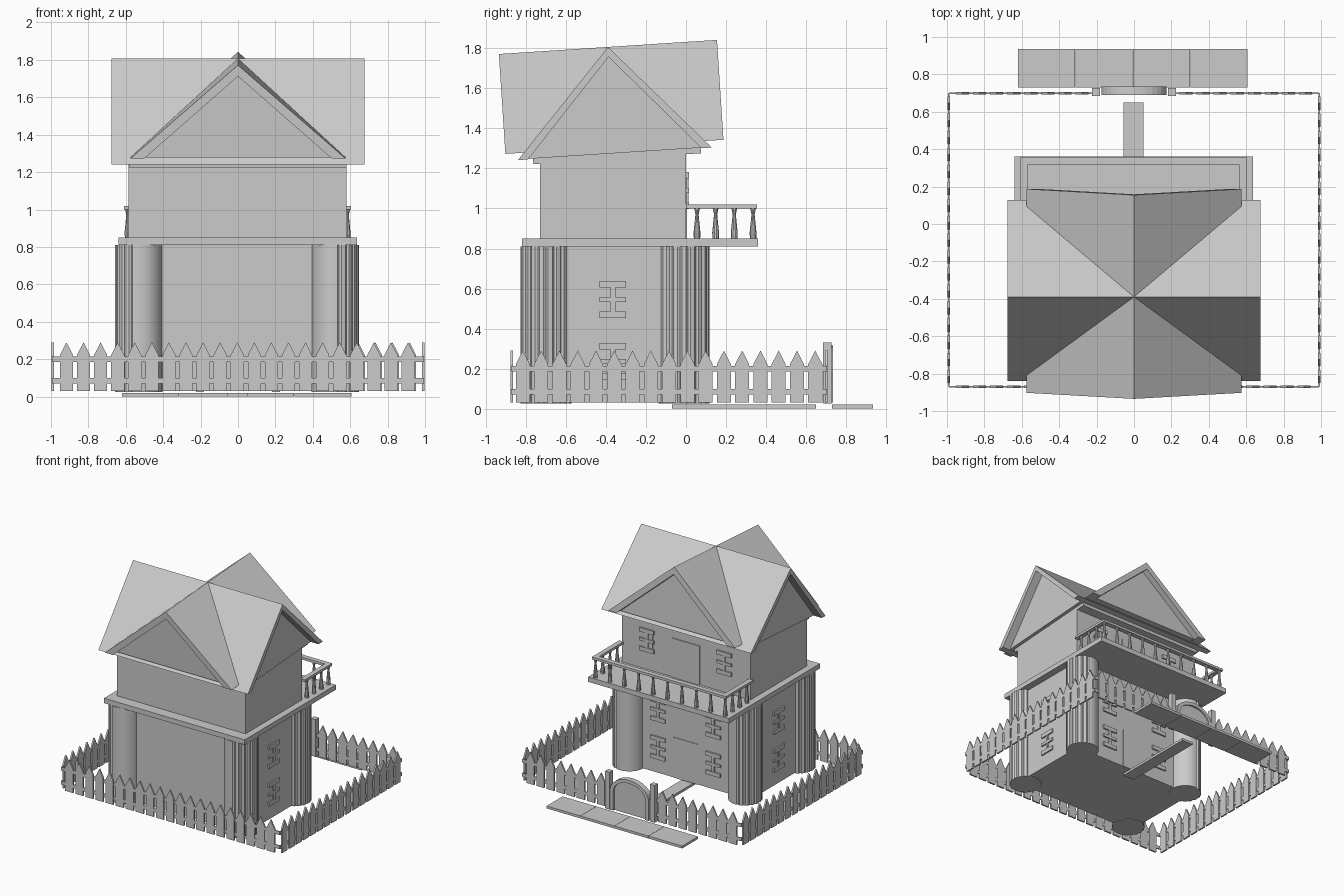
import bpy, bmesh, math
from mathutils import Matrix, Vector

if "Cube" in bpy.data.objects:
    bpy.data.objects.remove(bpy.data.objects["Cube"])


def make(name, bm):
    bmesh.ops.recalc_face_normals(bm, faces=bm.faces)
    me = bpy.data.meshes.new(name)
    bm.to_mesh(me)
    bm.free()
    ob = bpy.data.objects.new(name, me)
    bpy.context.collection.objects.link(ob)
    return ob


def add_box(bm, x0, x1, y0, y1, z0, z1):
    m = Matrix.Translation(((x0 + x1) / 2, (y0 + y1) / 2, (z0 + z1) / 2))
    m = m @ Matrix.Diagonal((x1 - x0, y1 - y0, z1 - z0, 1))
    bmesh.ops.create_cube(bm, size=1, matrix=m)


def box(name, *dims):
    bm = bmesh.new()
    add_box(bm, *dims)
    return make(name, bm)


def add_prism(bm, pts, depth, m):
    """Extrude a 2D outline (local x, z) along local y, centred, then place it."""
    a = [bm.verts.new(m @ Vector((p[0], -depth / 2, p[1]))) for p in pts]
    b = [bm.verts.new(m @ Vector((p[0], depth / 2, p[1]))) for p in pts]
    bm.faces.new(a)
    bm.faces.new(b[::-1])
    for i in range(len(pts)):
        j = (i + 1) % len(pts)
        bm.faces.new((a[i], b[i], b[j], a[j]))


def place(x, y, z=0, turn=0):
    return Matrix.Translation((x, y, z)) @ Matrix.Rotation(math.radians(turn), 4, 'Z')


# House body, floor slab and upper storey
box("ground_floor", -.58, .575, -.73, 0, .03, .82)
box("balcony_slab", -.64, .635, -.82, .36, .81, .85)
box("upper_floor", -.585, .58, -.73, 0, .84, 1.3)

# Corner columns: smooth on the side facing the front centre, fluted elsewhere
for cx, cy, start in ((-.53, -.70, -90), (.52, -.70, 180), (-.53, -.01, 0), (.52, -.01, 90)):
    pts = []
    for i in range(72):
        fluted = i >= 18 and i % 4 == 0
        r = .119 if fluted else .127
        a = math.radians(start + i * 5)
        pts.append((r * math.cos(a), r * math.sin(a)))
    bm = bmesh.new()
    vs = [bm.verts.new((cx + p[0], cy + p[1], .025)) for p in pts]
    f = bm.faces.new(vs)
    top = bmesh.ops.extrude_face_region(bm, geom=[f])['geom']
    bmesh.ops.translate(bm, vec=(0, 0, .785), verts=[v for v in top if isinstance(v, bmesh.types.BMVert)])
    make("corner_column", bm)


# Windows: a frame with top, bottom and middle bars and a centre mullion
def window(m, name="window_frame"):
    bm = bmesh.new()
    for z0, z1 in ((.06, .093), (-.012, .012), (-.093, -.06)):
        add_box(bm, -.066, .066, -.01, .012, z0, z1)
    add_box(bm, -.012, .012, -.01, .01, -.093, .093)
    bm.transform(m)
    make(name, bm)


for z in (.235, .545):
    window(place(.575, -.365, z, -90))
    window(place(-.58, -.365, z, 90))
    for x in (-.25, .25):
        window(place(x, 0, z))
for x in (-.35, .35):
    window(place(x, .002, 1.09), "upper_window_frame")
    box("window_panel", x - .05, x + .05, -.01, .004, 1.02, 1.16)
box("balcony_door", -.125, .125, -.01, .006, .85, 1.17)
box("back_door", -.11, .11, -.01, .004, .03, .36)

# Crossed gable roof, tilted slightly toward the front
tilt = Matrix.Translation((0, -.39, 1.807)) @ Matrix.Rotation(math.radians(3.7), 4, 'X')


def gable(name, w, h, length, t, recess, turn):
    m = tilt @ Matrix.Rotation(math.radians(turn), 4, 'Z')
    k = (h - t) / h * w - .005
    bm = bmesh.new()
    add_prism(bm, [(-w, -h), (0, 0), (w, -h), (k, -h), (0, -t), (-k, -h)], length, m)
    make(name + "_roof", bm)
    bm = bmesh.new()
    add_prism(bm, [(-k, -h + .003), (0, -t), (k, -h + .003)], length - 2 * recess, m)
    make(name + "_wall", bm)


gable("front_back_gable", .575, .5, 1.092, .06, .05, 0)
gable("side_gable", .485, .535, 1.355, .05, .07, 90)
bm = bmesh.new()
add_box(bm, -.58, .58, -.41, .43, -.56, -.5)
bm.transform(tilt)
make("roof_plate", bm)

# Balcony railing with turned balusters
bm = bmesh.new()
for x in (-.59, .585):
    add_box(bm, x - .02, x + .02, 0, .355, 1.0, 1.02)
add_box(bm, -.61, .605, .315, .355, 1.0, 1.02)
make("balcony_handrail", bm)


def baluster(x, y):
    bm = bmesh.new()
    prof = [(.016, .85), (.017, .88), (.008, .97), (.014, 1.0)]
    for (r0, z0), (r1, z1) in zip(prof, prof[1:]):
        bmesh.ops.create_cone(bm, cap_ends=True, segments=10, radius1=r0, radius2=r1, depth=z1 - z0,
                              matrix=Matrix.Translation((x, y, (z0 + z1) / 2)))
    make("baluster", bm)


for i in range(3):
    for x in (-.59, .585):
        baluster(x, .055 + i * .093)
for i in range(10):
    baluster(-.59 + i * 1.175 / 9, .335)


# Picket fence
def fence(name, m, start, end, first, count, step=.0913):
    bm = bmesh.new()
    for z in (.07, .185):
        add_box(bm, start, end, -.004, .004, z, z + .028)
    for i in range(count):
        x = first + i * step
        pts = [(x - .035, .03), (x + .035, .03), (x + .035, .222), (x, .29), (x - .035, .222)]
        add_prism(bm, pts, .013, Matrix.Identity(4))
    bm.transform(m)
    make(name, bm)


fence("front_fence", place(0, -.87), -.99, .99, -.917, 21)
fence("back_fence_left", place(0, .70), -.99, -.2, -.917, 8)
fence("back_fence_right", place(0, .70), .2, .99, .278, 8)
for x in (-.99, .99):
    fence("side_fence", place(x, 0, 0, 90), -.87, .70, -.815, 17)

# Arched gate with raised rim, between two posts
for x in (-.203, .203):
    box("gate_post", x - .021, x + .021, .685, .727, .025, .33)
N = 16
arc = [(math.cos(math.pi * i / N), math.sin(math.pi * i / N)) for i in range(N + 1)]
outer = [(.175 * c, .19 + .125 * s) for c, s in arc]
inner = [(.145 * c, .19 + .098 * s) for c, s in arc]
bm = bmesh.new()
add_prism(bm, [(.16, .03)] + [(.16 * c, .19 + .11 * s) for c, s in arc] + [(-.16, .03)], .02, place(0, .71))
make("gate_panel", bm)
bm = bmesh.new()
add_prism(bm, [(.175, .03)] + outer + [(-.175, .03), (-.145, .03)] + inner[::-1] + [(.145, .03)], .045, place(0, .712))
make("gate_rim", bm)

# Garden path and pavement slabs
box("garden_path", -.055, .05, -.07, .65, 0, .02)
for i in range(4):
    x = -.62 + i * .3075
    box("pavement_slab", x, x + .305, .73, .935, 0, .02)
